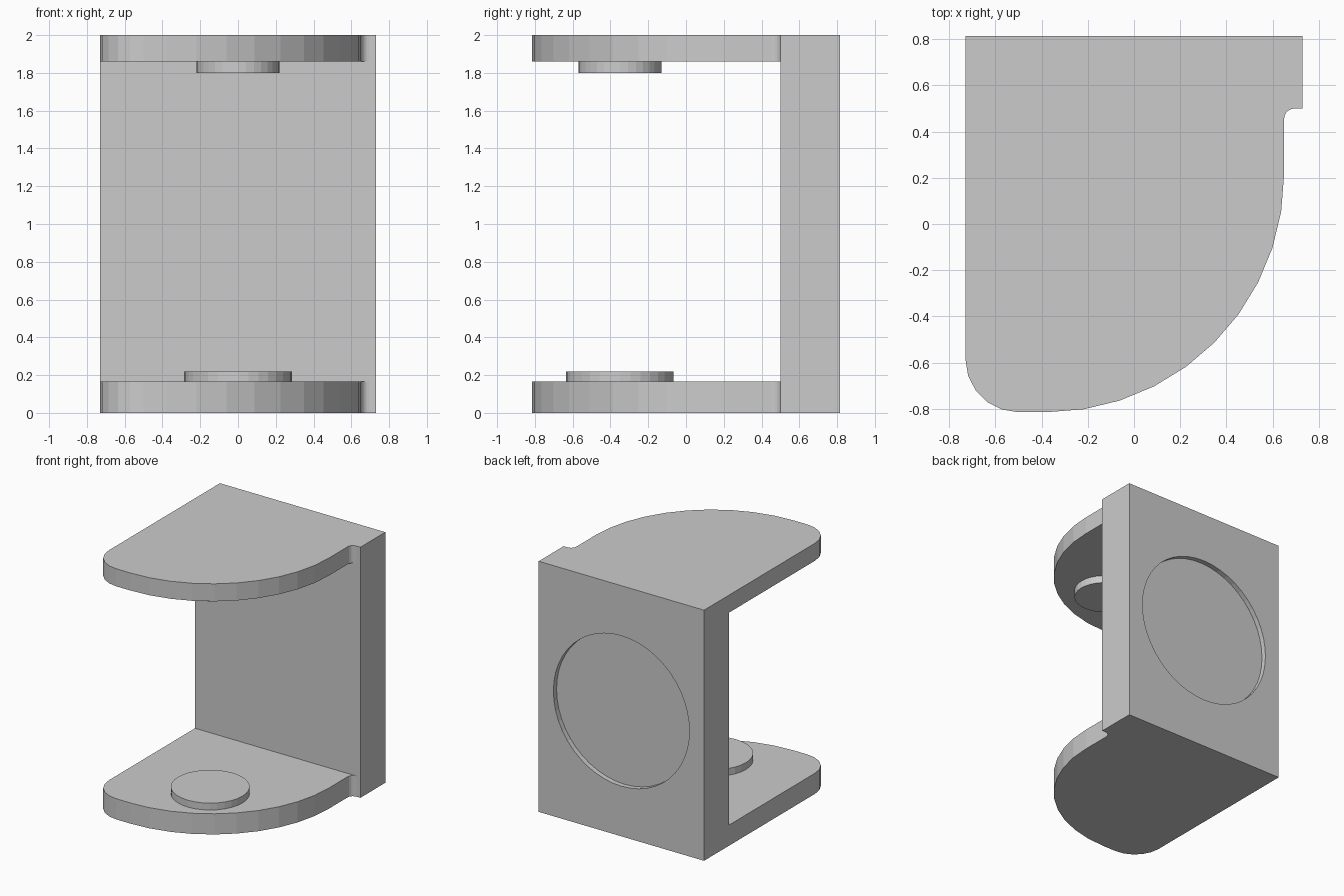
import bpy, bmesh
from math import sin, cos, radians, pi

if "Cube" in bpy.data.objects:
    bpy.data.objects.remove(bpy.data.objects["Cube"])


def arc(cx, cy, r, a0, a1, n):
    return [(cx + r * cos(radians(a0 + (a1 - a0) * i / n)),
             cy + r * sin(radians(a0 + (a1 - a0) * i / n))) for i in range(n + 1)]


def extrude(name, outline, z0, z1):
    """Solid prism from an xy outline."""
    bm = bmesh.new()
    face = bm.faces.new([bm.verts.new((x, y, z0)) for x, y in outline])
    ext = bmesh.ops.extrude_face_region(bm, geom=[face])
    for v in ext["geom"]:
        if isinstance(v, bmesh.types.BMVert):
            v.co.z = z1
    bmesh.ops.recalc_face_normals(bm, faces=bm.faces)
    me = bpy.data.meshes.new(name)
    bm.to_mesh(me)
    bm.free()
    ob = bpy.data.objects.new(name, me)
    bpy.context.collection.objects.link(ob)
    return ob


def disc(name, r, y, z0, z1, sides=32):
    return extrude(name, arc(0, y, r, 0, 360 - 360 / sides, sides - 1), z0, z1)


def combine(target, other, operation):
    """Apply a boolean, then discard the helper."""
    mod = target.modifiers.new(operation.lower(), 'BOOLEAN')
    mod.operation = operation
    mod.solver = 'EXACT'
    mod.object = other
    bpy.context.view_layer.objects.active = target
    bpy.ops.object.modifier_apply(modifier=mod.name)
    bpy.data.objects.remove(other)


# Upright back plate
W, FRONT, BACK = 0.73, 0.50, 0.815
bracket = extrude("bracket", [(-W, FRONT), (W, FRONT), (W, BACK), (-W, BACK)], 0, 2)

# Rounded shelves, tucked into the plate and fused with it
shelf = ([(-W, 0.65)]
         + arc(-0.50, -0.585, 0.23, 180, 270, 5)
         + arc(-0.38, 0.215, 1.03, 270, 360, 10)
         + arc(0.695, 0.455, 0.045, 180, 90, 5)
         + [(0.695, 0.65)])
for z0, z1 in ((0, 0.165), (1.86, 2)):
    combine(bracket, extrude("shelf", shelf, z0, z1), 'UNION')

# Shallow round pocket in the rear face
pocket = disc("pocket_cutter", 0.6, 0, -0.1, 0.04, 48)
pocket.hide_render = True
pocket.rotation_euler.x = pi / 2
pocket.location = (0, BACK, 1)
bpy.context.view_layer.update()
combine(bracket, pocket, 'DIFFERENCE')

# Raised discs facing each other on the shelves
disc("lower_disc", 0.285, -0.35, 0.165, 0.22)
disc("upper_disc", 0.22, -0.35, 1.80, 1.86)
